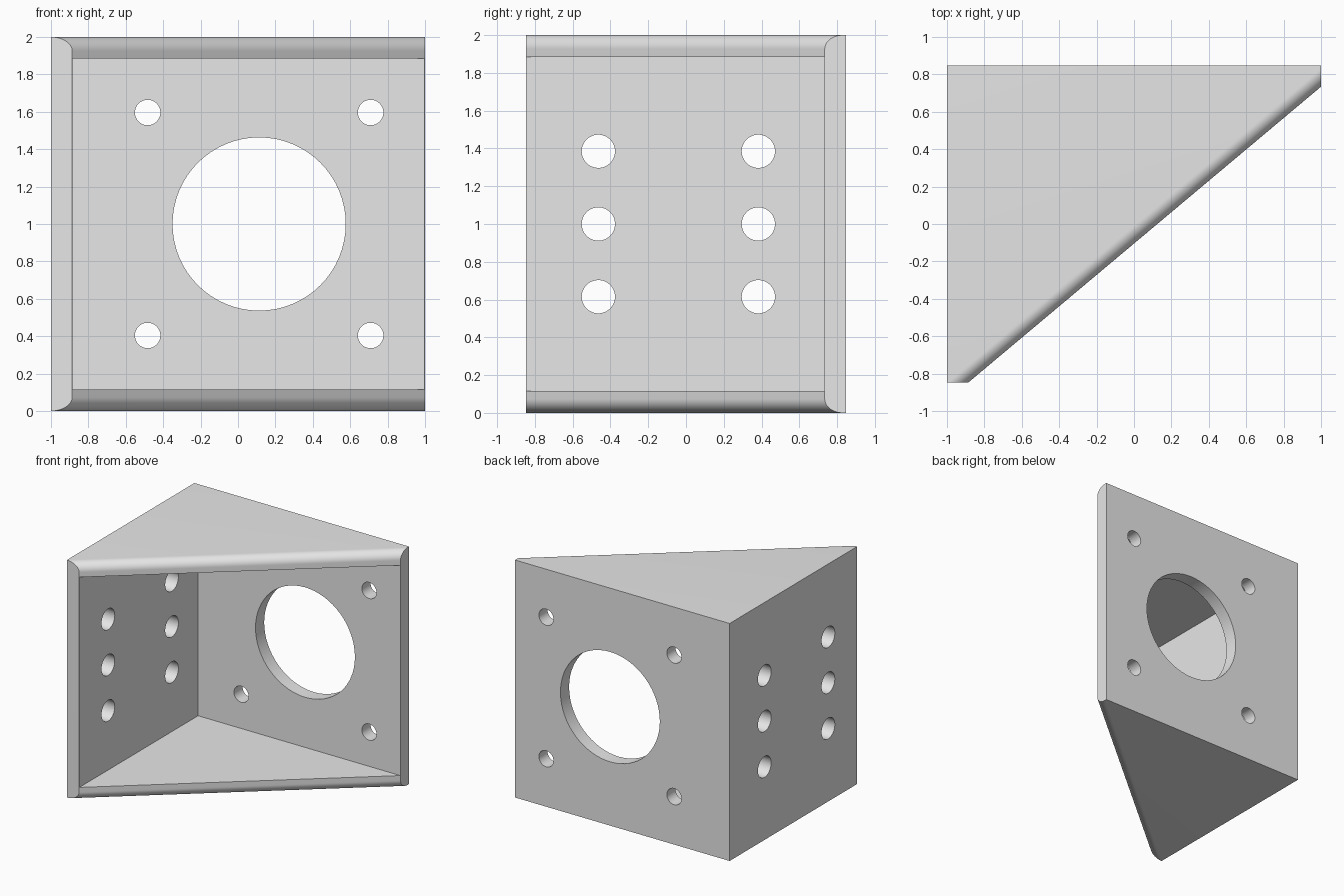
import bpy
import bmesh
from math import cos, sin, pi
from mathutils import Vector, Matrix

cube = bpy.data.objects.get("Cube")
if cube:
    bpy.data.objects.remove(cube, do_unlink=True)

# Main dimensions
DEPTH = 0.848      # half depth
WALL = 0.115       # plate thickness
HEIGHT = 2.0
ROUND = 0.074      # rounding of the sloped front edges
MID = HEIGHT / 2

grey = bpy.data.materials.new("plain grey")
grey.use_nodes = True
grey.diffuse_color = (0.8, 0.8, 0.8, 1)
grey.node_tree.nodes["Principled BSDF"].inputs["Base Color"].default_value = (0.8, 0.8, 0.8, 1)


def finish(name, bm):
    bmesh.ops.recalc_face_normals(bm, faces=bm.faces)
    mesh = bpy.data.meshes.new(name)
    bm.to_mesh(mesh)
    bm.free()
    mesh.materials.append(grey)
    ob = bpy.data.objects.new(name, mesh)
    bpy.context.collection.objects.link(ob)
    return ob


def prism(name, points, sweep):
    """Closed outline swept along a vector."""
    bm = bmesh.new()
    face = bm.faces.new([bm.verts.new(p) for p in points])
    swept = bmesh.ops.extrude_face_region(bm, geom=[face], use_keep_orig=True)
    moved = [v for v in swept["geom"] if isinstance(v, bmesh.types.BMVert)]
    bmesh.ops.translate(bm, verts=moved, vec=sweep)
    return finish(name, bm)


def drill(holes, axis):
    """Several round cutters along one axis in a single object."""
    bm = bmesh.new()
    turn = Matrix.Rotation(pi / 2, 4, "X" if axis == "y" else "Y")
    for centre, radius in holes:
        bmesh.ops.create_cone(bm, cap_ends=True, segments=64, radius1=radius,
                              radius2=radius, depth=0.4,
                              matrix=Matrix.Translation(centre) @ turn)
    return finish("drill_" + axis, bm)


def combine(body, cutter, operation):
    mod = body.modifiers.new("cut", "BOOLEAN")
    mod.operation = operation
    mod.solver = "EXACT"
    mod.object = cutter
    cutter.hide_render = True
    bpy.context.view_layer.update()
    graph = bpy.context.evaluated_depsgraph_get()
    mesh = bpy.data.meshes.new_from_object(body.evaluated_get(graph))
    body.modifiers.clear()
    body.data = mesh
    bpy.data.objects.remove(cutter, do_unlink=True)


# Block that holds the bracket
block = [(-1, -DEPTH, 0), (1, -DEPTH, 0), (1, DEPTH, 0), (-1, DEPTH, 0)]
bracket = prism("corner_bracket", block, Vector((0, 0, HEIGHT)))

# Sloped front with rounded upper and lower edges
start = Vector((-1 + WALL, -DEPTH, 0))
end = Vector((1, DEPTH - WALL, 0))
along = (end - start).normalized()
inward = Vector((-along.y, along.x, 0))
start = start + inward * 0.001
STEPS = 16
arc = [(ROUND * (1 - sin(a)), ROUND * (1 - cos(a)))
       for a in (pi / 2 * i / STEPS for i in range(STEPS + 1))]
profile = [(u, z) for u, z in arc] + [(u, HEIGHT - z) for u, z in reversed(arc)]
profile += [(3, HEIGHT), (3, 0)]
slope = [start - along * 2 + inward * u + Vector((0, 0, z)) for u, z in profile]
combine(bracket, prism("slope_form", slope, along * 6), "INTERSECT")

# Hollow between the two walls and the two gussets
left, back = -1 + WALL, DEPTH - WALL
hollow = [(left, back, WALL), (left, -3, WALL), (3, -3, WALL), (3, back, WALL)]
combine(bracket, prism("hollow_form", hollow, Vector((0, 0, HEIGHT - 2 * WALL))),
        "DIFFERENCE")

# Large opening and four bolt holes in the back wall
CENTRE, PITCH = 0.113, 0.596
back_holes = [((CENTRE, DEPTH, MID), 0.463)]
back_holes += [((CENTRE + sx * PITCH, DEPTH, MID + sz * PITCH), 0.068)
               for sx in (-1, 1) for sz in (-1, 1)]
combine(bracket, drill(back_holes, "y"), "DIFFERENCE")

# Two columns of mounting holes in the side wall
side_holes = [((-1, y, MID + row * 0.385), 0.088)
              for y in (-0.464, 0.383) for row in (-1, 0, 1)]
combine(bracket, drill(side_holes, "x"), "DIFFERENCE")

# Single colour, smooth curves, sharp edges
bracket.data.materials.clear()
bracket.data.materials.append(grey)
for poly in bracket.data.polygons:
    poly.material_index = 0
bpy.ops.object.select_all(action="DESELECT")
bracket.select_set(True)
bpy.context.view_layer.objects.active = bracket
bpy.ops.object.shade_smooth_by_angle(angle=pi / 6)
